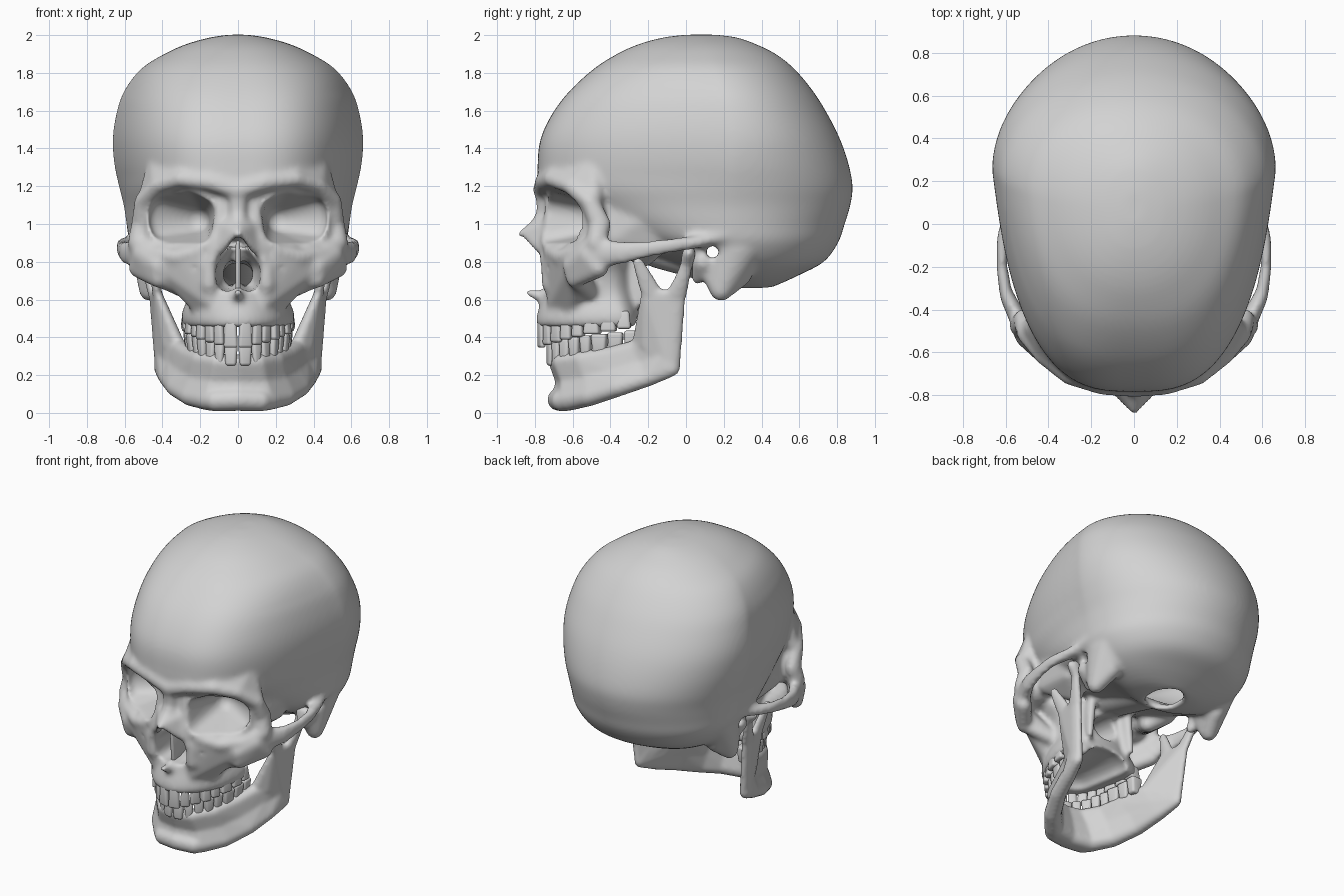
import bpy, bmesh, math
from mathutils import Vector

bone = bpy.data.materials.new("bone_grey")
bone.diffuse_color = (0.65, 0.65, 0.65, 1)

# evenly spread directions used for every ball shape
BALL = []
for i in range(90):
    h, a = 1 - (2 * i + 1) / 90, i * 2.399963
    BALL.append(Vector((math.sqrt(1 - h * h) * math.cos(a), math.sqrt(1 - h * h) * math.sin(a), h)))


def clamp(v):
    return min(1, max(0, v))


def hull(bm, *blobs):
    """Skin stretched over balls (x, y, z, r) or (x, y, z, rx, ry, rz), mirrored in x."""
    for s in ((1, -1) if any(b[0] for b in blobs) else (1,)):
        verts = []
        for x, y, z, *r in blobs:
            rx, ry, rz = r * 3 if len(r) == 1 else r
            verts += [bm.verts.new((s * (x + rx * d.x), y + ry * d.y, z + rz * d.z)) for d in BALL]
        bmesh.ops.convex_hull(bm, input=verts, use_existing_faces=False)
        loose = [v for v in verts if v.is_valid and not v.link_faces]
        bmesh.ops.delete(bm, geom=loose, context='VERTS')


def chain(bm, *blobs):
    for a, b in zip(blobs, blobs[1:]):
        hull(bm, a, b)


def spline(rows, steps=4):
    out, n = [], len(rows)
    for i in range(n - 1):
        p = (rows[max(0, i - 1)], rows[i], rows[i + 1], rows[min(n - 1, i + 2)])
        for k in range(steps):
            t = k / steps
            out.append([.5 * (2 * b + (c - a) * t + (2 * a - 5 * b + 4 * c - d) * t * t
                              + (3 * b - a - 3 * c + d) * t ** 3) for a, b, c, d in zip(*p)])
    return out + [rows[-1]]


def loft(bm, rows, fit=lambda x, y, z: (x, y, z), n=96):
    """Stacked egg outlines: (z, front y, back y, half width, y of widest place)."""
    rings = []
    for z, yf, yb, w, ym in spline(rows):
        ring = []
        f = clamp((z - .9) / .35) * max(.3, clamp((2 - z) / .3))   # tapered, broad forehead
        square = 2 / (2 + f)
        for j in range(n):
            a = 2 * math.pi * j / n
            c, s = math.cos(a), math.sin(a)
            if c > 0:
                x, y = w * s, ym + c * (yb - ym)
            else:
                t = abs(c) ** square
                x, y = math.copysign(w * (1 - .2 * f * t) * abs(s) ** square, s), ym - t * (ym - yf)
            ring.append(bm.verts.new(fit(x, y, z)))
        rings.append(ring)
    for p, q in zip(rings, rings[1:]):
        for j in range(n):
            k = (j + 1) % n
            bm.faces.new((p[j], p[k], q[k], q[j]))
    bm.faces.new(rings[0])
    bm.faces.new(rings[-1][::-1])


def make(name, bm):
    bmesh.ops.recalc_face_normals(bm, faces=bm.faces)
    me = bpy.data.meshes.new(name)
    bm.to_mesh(me)
    bm.free()
    ob = bpy.data.objects.new(name, me)
    bpy.context.collection.objects.link(ob)
    return ob


def remesh(ob, size):
    m = ob.modifiers.new("fuse", 'REMESH')
    m.mode, m.voxel_size = 'VOXEL', size


def finish(ob, smooth=0):
    """Bake the modifiers, colour and smooth."""
    if smooth:
        m = ob.modifiers.new("soften", 'SMOOTH')
        m.factor, m.iterations = .5, smooth
    bpy.context.view_layer.update()
    me = bpy.data.meshes.new_from_object(ob.evaluated_get(bpy.context.evaluated_depsgraph_get()))
    ob.modifiers.clear()
    ob.data = me
    me.materials.clear()
    me.materials.append(bone)
    me.shade_smooth()


# ---- braincase
CRANIUM = [(2.002, 0, .16, .05, .08), (1.987, -.12, .27, .15, .08), (1.952, -.25, .37, .275, .1),
           (1.9, -.365, .475, .39, .12), (1.82, -.49, .575, .515, .16), (1.7, -.62, .675, .605, .2),
           (1.58, -.71, .75, .645, .23), (1.45, -.77, .815, .663, .25), (1.32, -.785, .86, .655, .25),
           (1.2, -.775, .882, .63, .25), (1.1, -.68, .87, .605, .25), (1.0, -.54, .84, .59, .25),
           (.9, -.36, .805, .57, .26), (.8, -.08, .73, .5, .28), (.73, .08, .6, .4, .3),
           (.68, .14, .49, .27, .3), (.66, .2, .44, .15, .3)]
s = bmesh.new()
loft(s, CRANIUM)
# upper jaw body
loft(s, [(.455, -.785, -.25, .284, -.35), (.49, -.793, -.24, .3, -.35), (.54, -.783, -.245, .294, -.355),
         (.6, -.765, -.26, .27, -.38), (.66, -.752, -.27, .262, -.4), (.75, -.74, -.28, .28, -.42),
         (.84, -.72, -.28, .33, -.45), (.88, -.70, -.3, .3, -.47)])
hull(s, (.15, -.73, .77, .035), (.32, -.655, .83, .042), (.2, -.705, .86, .042), (.14, -.705, .58, .03),
     (.22, -.61, .56, .03), (.28, -.56, .65, .04), (.41, -.59, .78, .045))
# brow, outer eye rim and lower eye rim
chain(s, (0, -.757, 1.18, .055), (.15, -.75, 1.225, .05), (.30, -.71, 1.24, .045), (.42, -.615, 1.205, .045),
      (.50, -.51, 1.12, .05), (.52, -.455, 1.0, .045, .06, .05), (.53, -.475, .9, .055),
      (.44, -.57, .84, .05), (.32, -.66, .825, .045), (.2, -.71, .855, .045), (.14, -.735, .93, .035))
hull(s, (.30, -.69, 1.25, .045), (.42, -.595, 1.215, .045), (.48, -.49, 1.14, .05), (.43, -.48, 1.34, .045), (.26, -.64, 1.36, .05))
# walls of the eye sockets and the temple behind them
hull(s, (.19, -.65, 1.09, .10), (.39, -.5, 1.08, .105), (.2, -.63, .96, .10), (.39, -.5, .95, .105), (.16, -.38, 1.02, .09))
hull(s, (0, -.68, 1.05, .1, .05, .1), (0, -.35, 1.0, .1, .05, .13))
hull(s, (.4, -.36, 1.12, .06), (.4, -.38, .92, .06), (.44, -.2, 1.05, .06), (.40, -.15, .9, .06), (.3, -.22, .82, .05))
# cheekbone and arch
hull(s, (.50, -.52, .84, .06), (.42, -.605, .78, .05), (.42, -.59, .705, .045), (.53, -.46, .765, .05))
hull(s, (.42, -.585, .71, .045), (.27, -.52, .65, .05), (.3, -.62, .8, .05), (.42, -.59, .79, .045))
chain(s, (.53, -.47, .84, .04, .06, .08), (.598, -.33, .85, .03, .05, .062), (.618, -.2, .868, .026, .05, .046),
      (.616, -.08, .887, .028, .05, .04), (.58, .03, .90, .04, .05, .035), (.535, .13, .92, .055, .05, .035),
      (.525, .3, .965, .055))
# nose bridge and side walls
chain(s, (0, -.75, 1.16, .05), (0, -.745, 1.06, .05, .045, .05), (0, -.79, .99, .045, .035, .03),
      (0, -.872, .948, .022, .025, .02))
hull(s, (0, -.87, .95, .02, .02, .018), (.095, -.765, .86, .025), (.085, -.72, 1.0, .03), (0, -.77, 1.02, .03))
chain(s, (.085, -.71, 1.12, .035), (.1, -.725, .98, .035), (.118, -.75, .87, .03), (.15, -.735, .77, .035),
      (.15, -.715, .68, .05))
chain(s, (0, -.74, .61, .04), (0, -.838, .638, .018))
# mastoids, ear bone, skull base, wing plates
hull(s, (.505, .27, .88, .06, .12, .08), (.47, .185, .65, .055, .06, .06), (.45, .12, .76, .05), (.43, .29, .73, .06))
chain(s, (.47, .09, .80, .06), (.42, .06, .71, .032))
chain(s, (0, .15, .735, .1, .08, .05), (0, -.2, .86, .12, .1, .08), (0, -.35, .9, .1))
hull(s, (.15, -.24, .83, .03), (.17, -.23, .58, .02), (.15, -.3, .58, .02), (.14, -.32, .8, .03))
skull = make("skull", s)

# ---- hollows: brain cavity, sockets, nose, palate, ear canals, spine opening
c = bmesh.new()
loft(c, CRANIUM, lambda x, y, z: (x * .93, .2 + (y - .2) * (.72 + .23 * clamp((z - 1.1) / .2) if y < .2 else .93),
                                  1.3 + (z - 1.3) * .93))
hull(c, (.18, -.8, 1.08, .065), (.27, -.78, 1.13, .06), (.4, -.7, 1.10, .07), (.205, -.8, .955, .07),
     (.39, -.7, .955, .078), (.41, -.53, 1.03, .062, .05, .1), (.22, -.46, 1.02, .07))
hull(c, (0, -.85, .905, .034, .2, .03), (.066, -.8, .76, .055, .3, .05), (.058, -.8, .69, .06, .3, .05))
hull(c, (0, -.6, .45, .12, .1, .07), (0, -.3, .46, .17, .15, .08))
hull(c, (0, -.5, .74, .08, .08, .08), (0, -.22, .7, .09, .08, .09))
hull(c, (.3, .14, .85, .034), (.75, .14, .85, .034))
hull(c, (0, .3, .68, .11, .14, .15))
chain(c, (.235, -.8, .755, .02), (.235, -.67, .78, .02))
cutter = make("hollow_cutter", c)
cutter.hide_render = True
remesh(cutter, .018)

remesh(skull, .015)
cut = skull.modifiers.new("hollow", 'BOOLEAN')
cut.operation, cut.solver, cut.object = 'DIFFERENCE', 'EXACT', cutter
remesh(skull, .014)
finish(skull, 6)
bpy.data.objects.remove(cutter)

# ---- thin wall inside the nose
n = bmesh.new()
hull(n, (0, -.74, .9, .012), (0, -.72, .66, .014), (0, -.45, .9, .012), (0, -.45, .64, .012))
finish(make("nasal_septum", n))

# ---- lower jaw: body as a row of top/bottom pairs with a waist, then the upright branch
j = bmesh.new()
body = [((0, -.683, .268, .045), (0, -.65, .07, .06)), ((.11, -.66, .268, .045), (.15, -.62, .07, .06)),
        ((.2, -.55, .28, .048), (.25, -.51, .09, .055)), ((.255, -.4, .30, .052), (.33, -.36, .135, .05)),
        ((.31, -.26, .34, .048), (.375, -.2, .185, .045)), ((.39, -.16, .38, .035), (.41, -.08, .24, .035, .05, .05))]
rows = [(t, tuple((p + q) / 2 * k for p, q, k in zip(t[:3], b[:3], (.985, .975, 1))) + (.042,), b) for t, b in body]
for a, b in zip(rows, rows[1:]):
    hull(j, a[0], a[1], b[0], b[1])
    hull(j, a[1], a[2], b[1], b[2])
chain(j, (0, -.675, .07, .06), (.12, -.655, .065, .058), (.22, -.55, .082, .05))
hull(j, (.41, -.08, .24, .03, .05, .048), (.37, -.2, .36, .035, .045, .04), (.31, -.25, .34, .04),
     (.445, -.05, .63, .026, .05, .025), (.425, -.19, .63, .024, .05, .025))
chain(j, (.445, -.055, .62, .028, .06, .035), (.47, -.02, .71, .026, .042, .03), (.49, .005, .79, .024, .034, .03),
      (.505, .015, .845, .06, .036, .04))
chain(j, (.425, -.175, .62, .026, .062, .04), (.44, -.215, .71, .024, .048, .03), (.455, -.255, .8, .02, .03, .025))
jaw = make("lower_jaw", j)
remesh(jaw, .011)
finish(jaw, 10)

# ---- teeth: bevelled blocks along an oval arch
WIDTHS = [.078, .062, .07, .066, .066, .09, .086, .076]


def teeth(name, w, front, gum, edge, scale):
    bm = bmesh.new()
    yc, a, run, start = -.29, 0.0, 0.0, 0.0
    d = yc - front
    for i, tw in enumerate(WIDTHS):
        tw *= scale
        while run < start + tw / 2:
            run += math.hypot(w * math.cos(a), d * math.sin(a)) * .002
            a += .002
        start += tw
        f = i / 7
        tan = Vector((w * math.cos(a), d * math.sin(a), 0)).normalized()
        nor = Vector((tan.y, -tan.x, 0))
        g, e = gum[0] + (gum[1] - gum[0]) * f, edge[0] + (edge[1] - edge[0]) * f
        depth = .055 if i < 3 else .075 if i < 5 else .095
        for side in (1, -1):
            one = bmesh.new()
            for v in bmesh.ops.create_cube(one, size=1)["verts"]:
                crown = v.co.z > 0
                p = (Vector((w * math.sin(a), yc - d * math.cos(a), e if crown else g))
                     + tan * v.co.x * tw * (1 if crown else .76)
                     + nor * v.co.y * depth * ((.6 if i < 3 else .9) if crown else .65))
                v.co = (side * p.x, p.y, p.z)
            bmesh.ops.recalc_face_normals(one, faces=one.faces)
            bmesh.ops.bevel(one, geom=one.edges[:], offset=.015, segments=3, profile=.5,
                            affect='EDGES', clamp_overlap=True)
            tmp = bpy.data.meshes.new("tooth")
            one.to_mesh(tmp)
            one.free()
            bm.from_mesh(tmp)
            bpy.data.meshes.remove(tmp)
    finish(make(name, bm))


teeth("upper_teeth", .262, -.77, (.51, .54), (.345, .445), 1.0)
teeth("lower_teeth", .248, -.722, (.25, .32), (.375, .435), .97)
